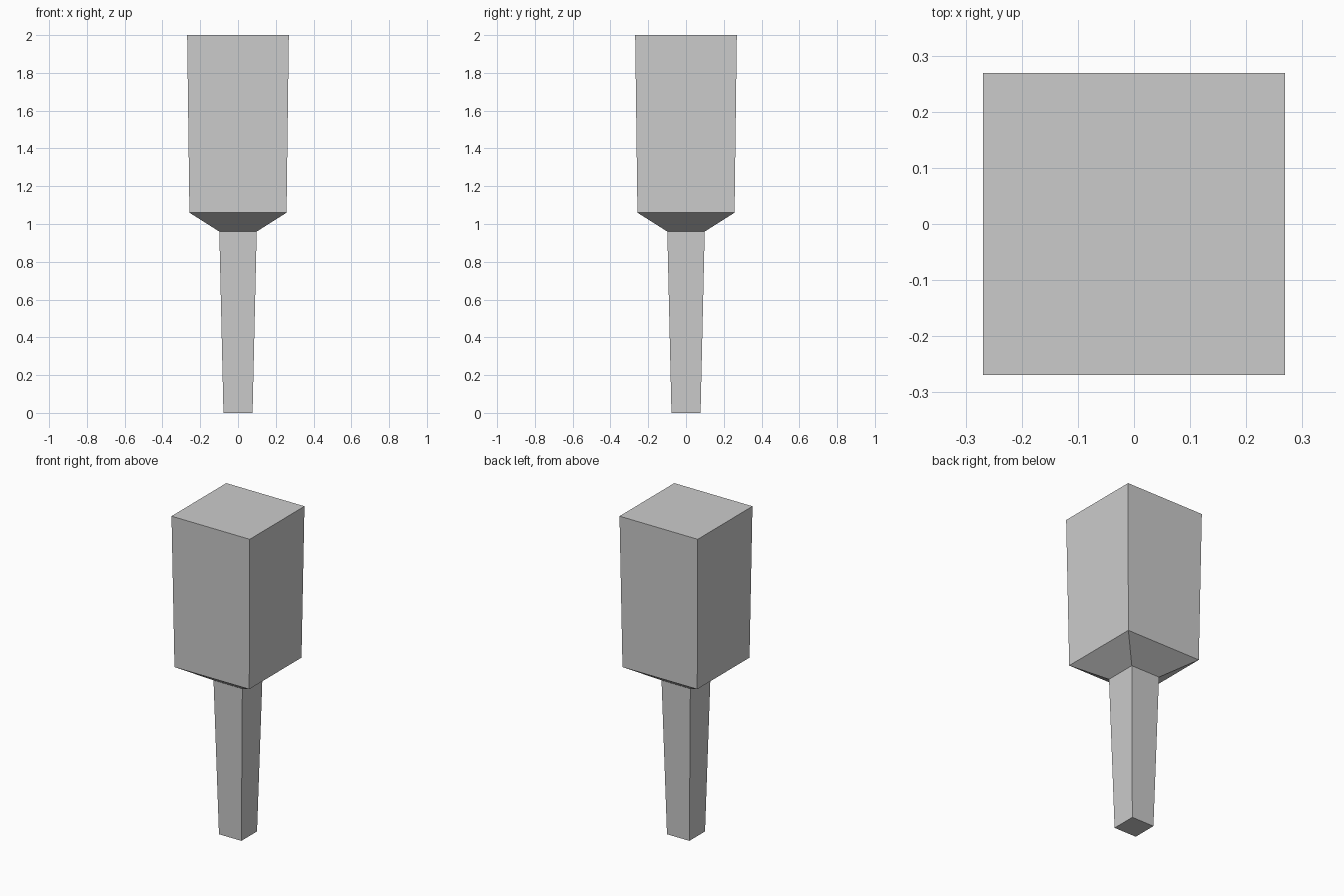
import bpy
import bmesh

if "Cube" in bpy.data.objects:
    bpy.data.objects.remove(bpy.data.objects["Cube"])

# Square cross-sections from the foot up: (height, half width)
SECTIONS = [(0.0, 0.077), (0.96, 0.099), (1.06, 0.257), (2.0, 0.269)]
CORNERS = [(-1, -1), (1, -1), (1, 1), (-1, 1)]

bm = bmesh.new()
rings = [[bm.verts.new((x * h, y * h, z)) for x, y in CORNERS] for z, h in SECTIONS]

# Tapered handle, flared shoulder and block-shaped head
for low, high in zip(rings, rings[1:]):
    for i in range(4):
        j = (i + 1) % 4
        bm.faces.new((low[i], low[j], high[j], high[i]))

# Flat end caps
bm.faces.new(rings[0][::-1])
bm.faces.new(rings[-1])

mesh = bpy.data.meshes.new("square_mallet")
bm.to_mesh(mesh)
bm.free()
mallet = bpy.data.objects.new("square_mallet", mesh)
bpy.context.collection.objects.link(mallet)
